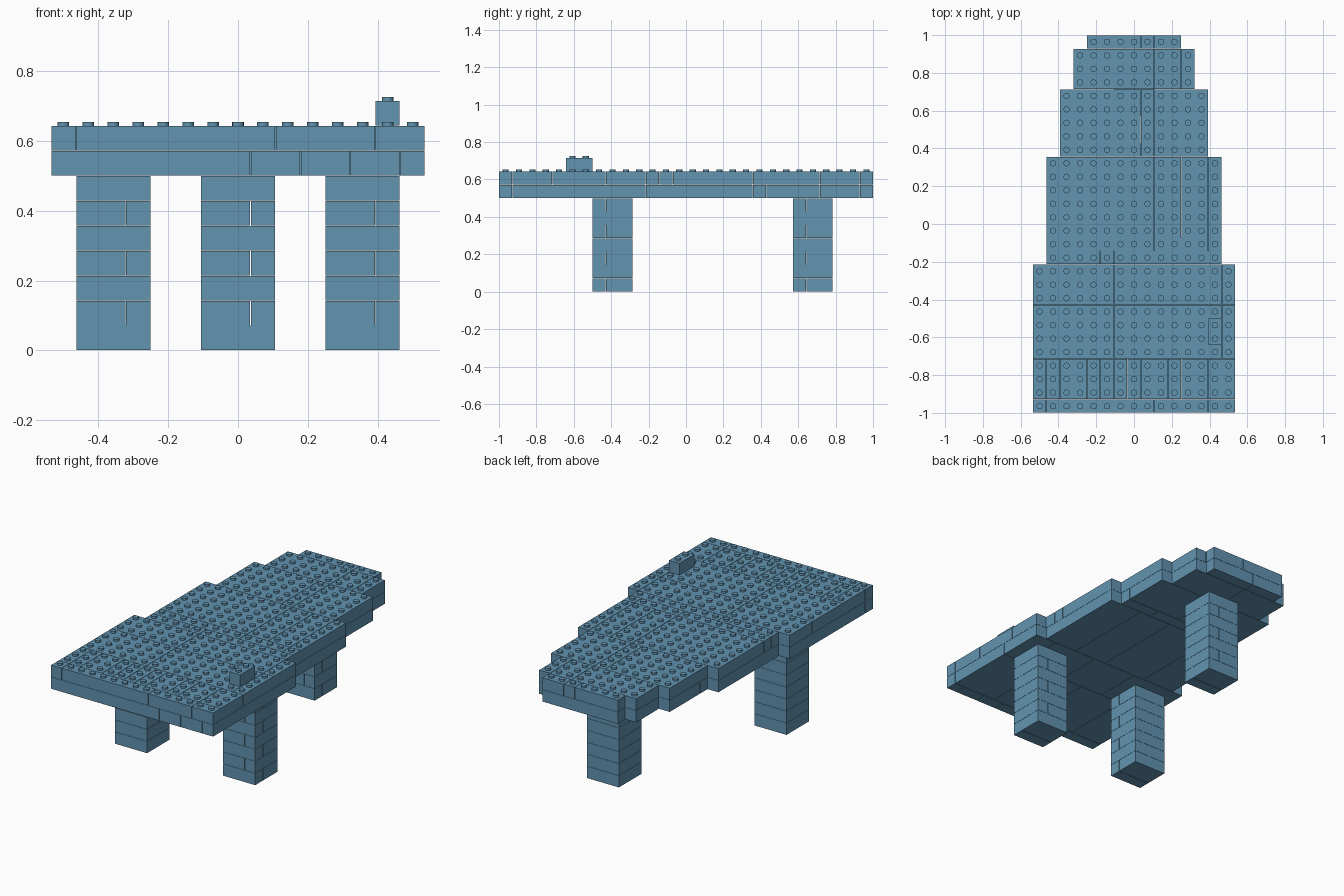
import bpy, bmesh, math
from mathutils import Matrix, Vector

if "Cube" in bpy.data.objects:
    bpy.data.objects.remove(bpy.data.objects["Cube"], do_unlink=True)

U = 1 / 14            # brick pitch; layers are one pitch high
GAP = 0.0012          # half of the slit between neighbouring bricks
DECK_Z = 7            # deck underside, in layers
STUD_R, STUD_H = 0.0165, 0.0115

blue = bpy.data.materials.new("sand blue")
blue.use_nodes = True
colour = (0.122, 0.292, 0.434, 1)
blue.diffuse_color = colour
blue.node_tree.nodes["Principled BSDF"].inputs["Base Color"].default_value = colour


def finish(bm, name):
    mesh = bpy.data.meshes.new(name)
    bm.to_mesh(mesh)
    bm.free()
    mesh.materials.append(blue)
    obj = bpy.data.objects.new(name, mesh)
    bpy.context.collection.objects.link(obj)
    return obj


def brick(bm, x0, x1, y0, y1, layer):
    """Box in pitch units: x from the centre line, y from the front edge."""
    size = Vector(((x1 - x0) * U - 2 * GAP, (y1 - y0) * U - 2 * GAP, U - GAP))
    centre = Vector(((x0 + x1) / 2 * U, (y0 + y1) / 2 * U - 1, (layer + 0.5) * U))
    bmesh.ops.create_cube(bm, size=1, matrix=Matrix.Translation(centre) @ Matrix.Diagonal(size.to_4d()))


def stud(bm, x, y, layer):
    bmesh.ops.create_cone(
        bm, cap_ends=True, segments=16, radius1=STUD_R, radius2=STUD_R, depth=STUD_H,
        matrix=Matrix.Translation((x * U, y * U - 1, layer * U + STUD_H / 2 - GAP / 2)))


def half_width(y):
    """Stepped outline of the deck."""
    for end, half in ((11, 7.5), (19, 6.5), (24, 5.5), (27, 4.5), (28, 3.5)):
        if y < end:
            return half


def deck(name, layer, bands):
    """Each band: far edge, then the brick joints counted from the left edge."""
    bm = bmesh.new()
    y0 = 0
    for y1, joints in bands:
        half = half_width(y0)
        cuts = [-half] + [j - 7.5 for j in joints if abs(j - 7.5) < half] + [half]
        for a, b in zip(cuts, cuts[1:]):
            brick(bm, a, b, y0, y1, layer)
        y0 = y1
    return finish(bm, name)


# Two deck layers
deck("deck_lower", DECK_Z, [
    (1, (8, 10, 12, 14)), (7, (3, 7, 11)), (11, (5, 9, 13)), (19, (4, 8, 11)),
    (20, (6, 10)), (24, (5, 8)), (27, (7,)), (28, (7,))])
deck("deck_upper", DECK_Z + 1, [
    (1, (1, 9, 13)), (4, (1, 2, 4, 5, 6, 7, 8, 10, 11, 13)), (8, (6, 14)),
    (11, (6, 14)), (12, (5, 6)), (13, (9, 13)), (19, (9, 11, 13)),
    (24, (8, 9)), (27, (9, 11)), (28, (8, 9))])

# Studs over the whole deck
bm = bmesh.new()
for row in range(28):
    half = half_width(row)
    for col in range(int(2 * half)):
        stud(bm, col + 0.5 - half, row + 0.5, DECK_Z + 2)
deck_studs = finish(bm, "deck_studs")

# Three legs of alternating courses
for name, x, y in (("front_right_leg", -6.5, 7), ("front_left_leg", 3.5, 7), ("back_leg", -1.5, 22)):
    bm = bmesh.new()
    for layer in range(DECK_Z):
        if layer % 2:
            brick(bm, x, x + 2, y, y + 3, layer)
            brick(bm, x + 2, x + 3, y, y + 3, layer)
        else:
            brick(bm, x, x + 3, y, y + 1, layer)
            brick(bm, x, x + 3, y + 1, y + 3, layer)
    finish(bm, name)

# Loose two-stud brick on the deck
bm = bmesh.new()
brick(bm, 5.5, 6.5, 5, 7, DECK_Z + 2)
finish(bm, "small_brick")
bm = bmesh.new()
for y in (5.5, 6.5):
    stud(bm, 6, y, DECK_Z + 3)
small_studs = finish(bm, "small_brick_studs")

# Round studs shade smooth with sharp rims
bpy.ops.object.select_all(action="DESELECT")
for obj in (deck_studs, small_studs):
    obj.select_set(True)
bpy.context.view_layer.objects.active = deck_studs
bpy.ops.object.shade_smooth_by_angle(angle=math.radians(30))
